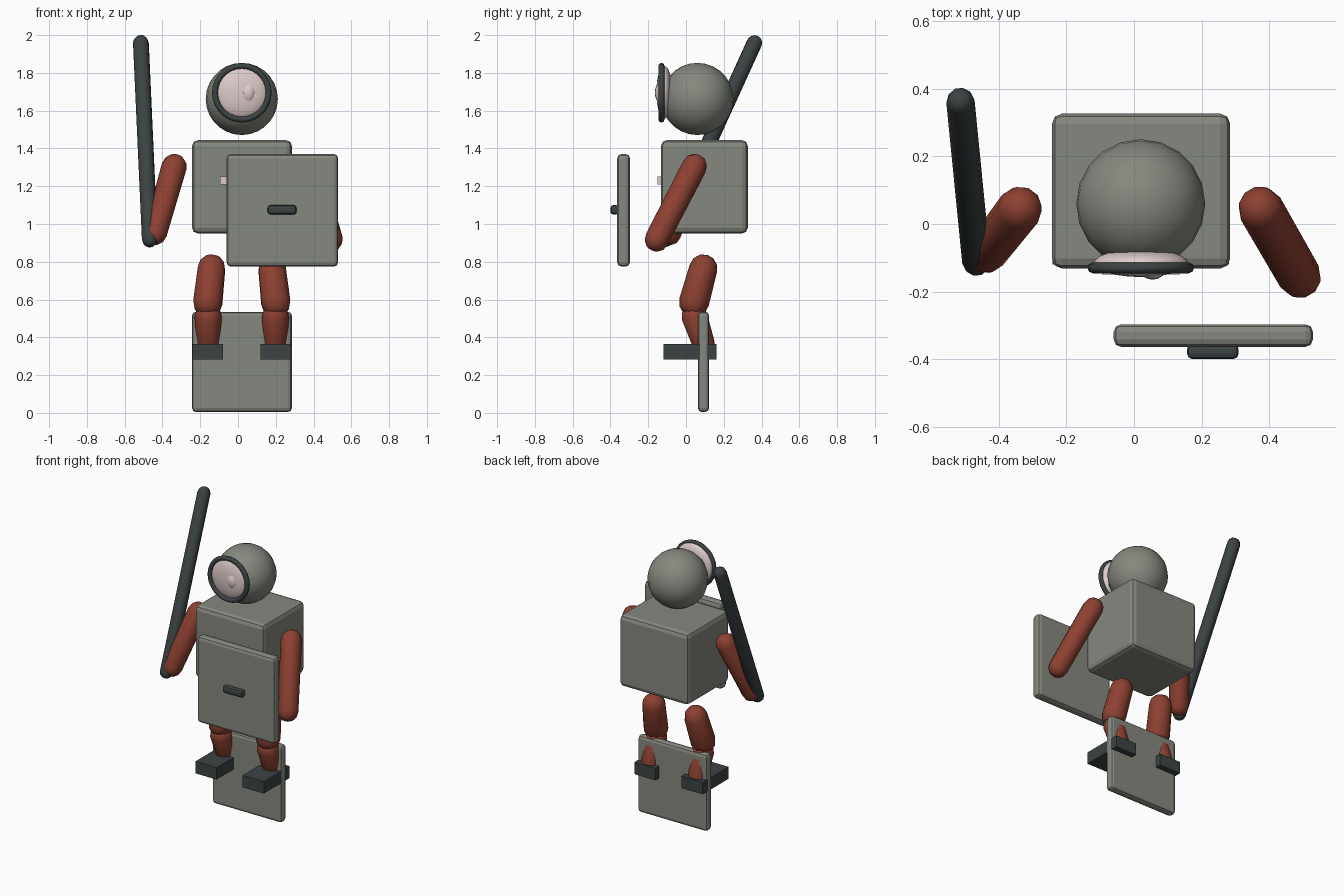
import bpy, bmesh, math
from mathutils import Vector

if "Cube" in bpy.data.objects:
    bpy.data.objects.remove(bpy.data.objects["Cube"])


def material(name, color):
    m = bpy.data.materials.new(name)
    m.diffuse_color = (*color, 1)
    m.use_nodes = True
    m.node_tree.nodes["Principled BSDF"].inputs["Base Color"].default_value = m.diffuse_color
    return m


STONE = material("warm grey", (0.235, 0.247, 0.210))
RED = material("brick red", (0.270, 0.052, 0.031))
DARK = material("dark slate", (0.045, 0.056, 0.057))
PINK = material("pale pink", (0.73, 0.60, 0.59))
MID = 0.02  # body centre line in x


def finish(ob, name, mat, smooth=None):
    ob.name = name
    ob.data.materials.append(mat)
    if smooth:
        bpy.ops.object.select_all(action='DESELECT')
        ob.select_set(True)
        bpy.context.view_layer.objects.active = ob
        bpy.ops.object.shade_smooth_by_angle(angle=math.radians(smooth))
    return ob


def box(name, lo, hi, mat, bevel=0.0, segments=2):
    """Box between two corners, with optional rounded edges."""
    lo, hi = Vector(lo), Vector(hi)
    bpy.ops.mesh.primitive_cube_add(size=1, location=(lo + hi) / 2)
    ob = bpy.context.object
    for v in ob.data.vertices:
        v.co = v.co * (hi - lo)
    if bevel:
        mod = ob.modifiers.new("rounded edges", 'BEVEL')
        mod.width, mod.segments = bevel, segments
    return finish(ob, name, mat)


def ball(name, centre, radii, mat, segments=18, rings=12):
    bpy.ops.mesh.primitive_uv_sphere_add(segments=segments, ring_count=rings,
                                         radius=1, location=centre)
    ob = bpy.context.object
    for v in ob.data.vertices:
        v.co = v.co * Vector(radii)
    return finish(ob, name, mat, 30)


def capsule(name, a, b, ra, rb, mat, sides=10):
    """Rounded limb whose end-cap centres are a and b."""
    a, b = Vector(a), Vector(b)
    length = (b - a).length
    # (distance along axis, radius) of each ring
    steps = [math.radians(t) for t in (30, 60, 90)]
    profile = [(-ra * math.cos(t), ra * math.sin(t)) for t in steps]
    profile += [(length + rb * math.cos(t), rb * math.sin(t)) for t in reversed(steps)]
    bm = bmesh.new()
    rings = []
    for d, r in profile:
        rings.append([bm.verts.new((r * math.cos(2 * math.pi * i / sides),
                                    r * math.sin(2 * math.pi * i / sides), d))
                      for i in range(sides)])
    tip0 = bm.verts.new((0, 0, -ra))
    tip1 = bm.verts.new((0, 0, length + rb))
    for i in range(sides):
        j = (i + 1) % sides
        bm.faces.new((tip0, rings[0][j], rings[0][i]))
        bm.faces.new((tip1, rings[-1][i], rings[-1][j]))
        for p, q in zip(rings, rings[1:]):
            bm.faces.new((p[i], p[j], q[j], q[i]))
    me = bpy.data.meshes.new(name)
    bm.to_mesh(me)
    bm.free()
    ob = bpy.data.objects.new(name, me)
    bpy.context.collection.objects.link(ob)
    ob.rotation_mode = 'QUATERNION'
    ob.rotation_quaternion = (b - a).to_track_quat('Z', 'Y')
    ob.location = a
    return finish(ob, name, mat, 38)


# Body blocks
box("torso", (-0.243, -0.132, 0.95), (0.285, 0.327, 1.444), STONE, 0.03)
box("chest_badge", (-0.095, -0.15, 1.21), (0.135, -0.12, 1.252), PINK)
box("lower_plate", (-0.243, 0.063, 0.005), (0.285, 0.122, 0.535), STONE, 0.02)

# Shield with its grip
box("shield", (-0.06, -0.364, 0.775), (0.53, -0.297, 1.37), STONE, 0.022)
box("shield_boss", (0.157, -0.40, 1.05), (0.31, -0.355, 1.10), DARK, 0.016)

# Head, face, nose and the ring around the face
ball("head", (MID, 0.06, 1.662), (0.191, 0.191, 0.191), STONE, 20, 14)
ball("face", (MID, -0.115, 1.697), (0.14, 0.042, 0.14), PINK, 24, 14)
ball("nose", (0.055, -0.125, 1.695), (0.043, 0.04, 0.06), PINK, 16, 10)
bpy.ops.mesh.primitive_torus_add(major_radius=0.142, minor_radius=0.016,
                                 major_segments=28, minor_segments=8,
                                 location=(MID, -0.13, 1.695),
                                 rotation=(math.pi / 2, 0, 0))
finish(bpy.context.object, "face_ring", DARK, 50)
capsule("chin_clip", (MID, -0.125, 1.56), (MID, -0.095, 1.595), 0.01, 0.01, DARK, 8)

# Arms
capsule("right_arm", (-0.338, 0.045, 1.305), (-0.438, -0.085, 0.95), 0.067, 0.062, RED)
capsule("left_arm", (0.375, 0.045, 1.305), (0.49, -0.155, 0.918), 0.067, 0.065, RED)

# Club held in the raised hand
capsule("club", (-0.467, -0.112, 0.918), (-0.514, 0.362, 1.958), 0.042, 0.042, DARK)

# Legs and feet, mirrored about the centre line
for side, s in (("right", -1), ("left", 1)):
    capsule(side + "_thigh", (MID + s * 0.16, 0.092, 0.765),
            (MID + s * 0.18, 0.042, 0.585), 0.075, 0.08, RED)
    capsule(side + "_shin", (MID + s * 0.178, 0.045, 0.51),
            (MID + s * 0.178, 0.095, 0.36), 0.072, 0.062, RED)
    x = MID + s * 0.18
    box(side + "_foot", (x - 0.081, -0.12, 0.283), (x + 0.081, 0.162, 0.365), DARK)
